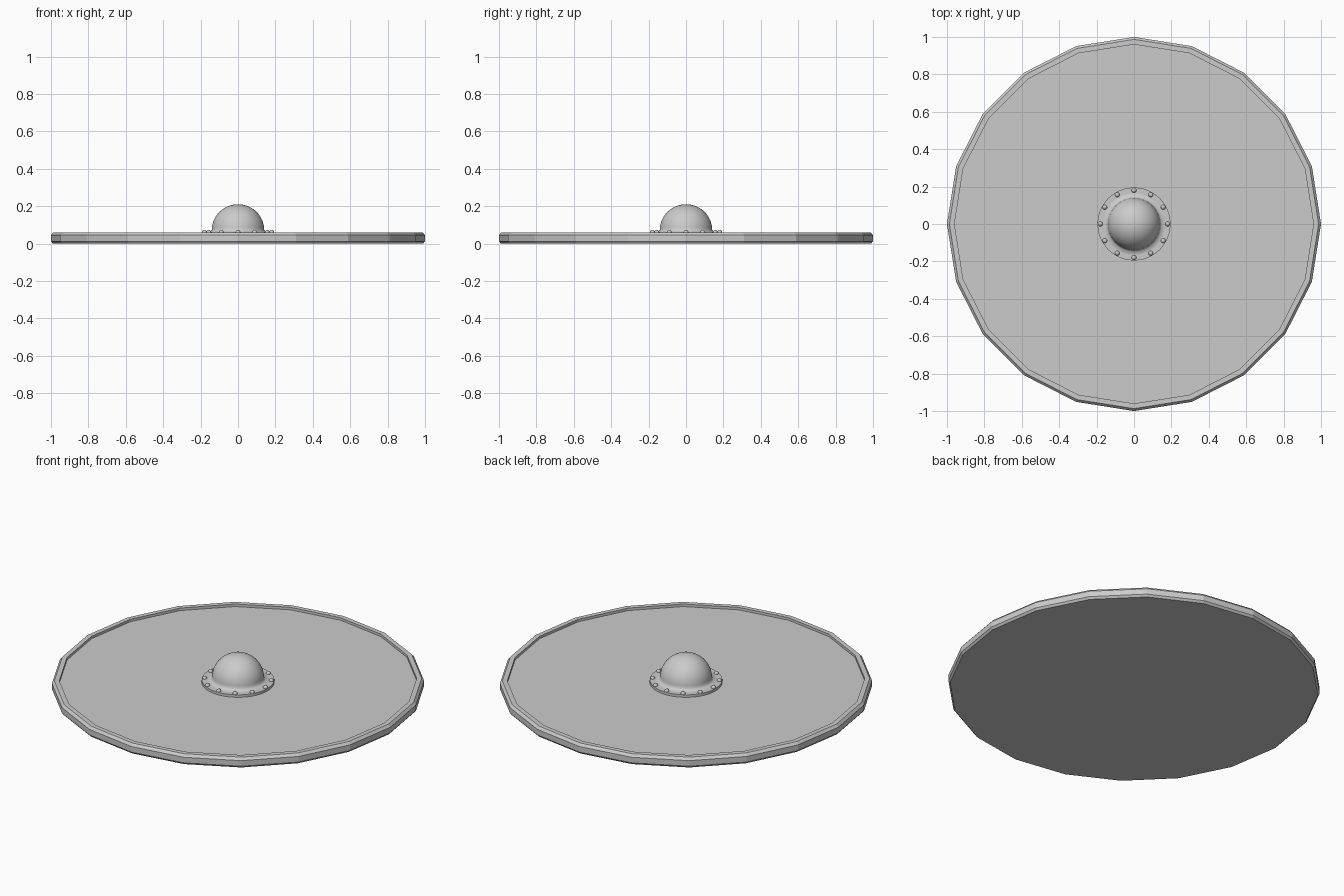
import bpy, bmesh, math
from mathutils import Matrix

if "Cube" in bpy.data.objects:
    bpy.data.objects.remove(bpy.data.objects["Cube"], do_unlink=True)

grey = bpy.data.materials.new("plain_grey")
grey.use_nodes = True
colour = (0.6, 0.6, 0.6, 1)
grey.diffuse_color = colour
grey.node_tree.nodes["Principled BSDF"].inputs["Base Color"].default_value = colour


def finish(name, bm, smooth=None):
    bmesh.ops.recalc_face_normals(bm, faces=bm.faces)
    mesh = bpy.data.meshes.new(name)
    bm.to_mesh(mesh)
    bm.free()
    mesh.materials.append(grey)
    obj = bpy.data.objects.new(name, mesh)
    bpy.context.collection.objects.link(obj)
    if smooth:
        bpy.ops.object.select_all(action='DESELECT')
        obj.select_set(True)
        bpy.context.view_layer.objects.active = obj
        bpy.ops.object.shade_smooth_by_angle(angle=math.radians(smooth))
    return obj


def lathe(name, profile, sides, smooth=None, closed=False):
    """Turn an (r, z) profile about z; open ends on a ring are capped."""
    bm = bmesh.new()
    rings = []
    for r, z in profile:
        if r < 1e-5:
            rings.append([bm.verts.new((0, 0, z))] * sides)
        else:
            rings.append([bm.verts.new((r * math.cos(a), r * math.sin(a), z))
                          for a in (math.tau * i / sides for i in range(sides))])
    pairs = list(zip(rings, rings[1:]))
    if closed:
        pairs.append((rings[-1], rings[0]))
    for low, high in pairs:
        for i in range(sides):
            j = (i + 1) % sides
            corners = dict.fromkeys((low[i], low[j], high[j], high[i]))
            bm.faces.new(list(corners))
    if not closed:
        for ring in (rings[0], rings[-1]):
            if len(set(ring)) > 2:
                bm.faces.new(ring)
    return finish(name, bm, smooth)


# Flat round board
lathe("board", [(0.97, 0.0), (0.97, 0.045)], 20)

# Bevelled rim around the board
lathe("rim", [(0.96, 0.0), (0.99, 0.0), (1.0, 0.012), (1.0, 0.045),
              (0.987, 0.06), (0.96, 0.06)], 20, closed=True)

# Flange and dome of the central boss
lathe("boss_flange", [(0.195, 0.04), (0.195, 0.06)], 48, smooth=30)
dome = [(0.165, 0.06), (0.148, 0.063), (0.14, 0.072)]
steps = 14
for i in range(1, steps + 1):
    a = math.pi / 2 * i / steps
    dome.append((0.14 * math.cos(a), 0.072 + 0.138 * math.sin(a)))
lathe("boss_dome", dome, 48, smooth=60)

# Ring of round rivets on the flange
bm = bmesh.new()
for i in range(12):
    a = math.tau * i / 12
    place = Matrix.Translation((0.18 * math.cos(a), 0.18 * math.sin(a), 0.06))
    bmesh.ops.create_uvsphere(bm, u_segments=12, v_segments=8, radius=0.013, matrix=place)
finish("rivets", bm, smooth=60)
